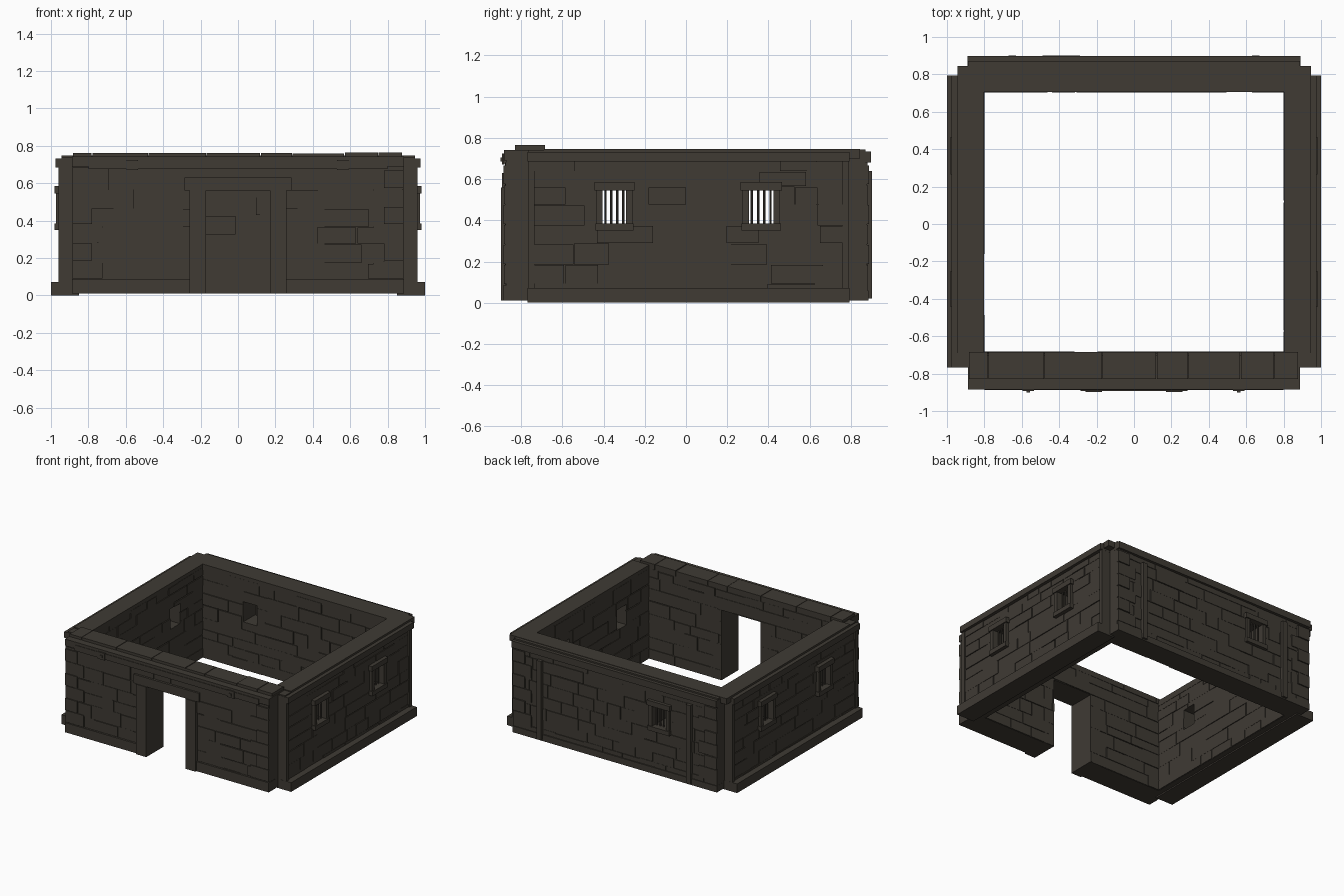
import bpy, bmesh, random
from mathutils import Matrix, Vector

random.seed(4)
cube = bpy.data.objects.get("Cube")
if cube:
    bpy.data.objects.remove(cube)

COLOUR = (0.05, 0.043, 0.034, 1)
stone = bpy.data.materials.new("dark stone")
stone.use_nodes = True
stone.diffuse_color = COLOUR
bsdf = stone.node_tree.nodes["Principled BSDF"]
bsdf.inputs["Base Color"].default_value = COLOUR
bsdf.inputs["Roughness"].default_value = 0.9

# Each wall uses u along the wall and d outwards from the centre
OUT = {"front": (0, -1), "back": (0, 1), "right": (1, 0), "left": (-1, 0)}


def place(side, u, d, z):
    ox, oy = OUT[side]
    return Vector((d * ox, u, z)) if ox else Vector((u, d * oy, z))


def add_box(bm, side, u, d, z):
    a, b = place(side, u[0], d[0], z[0]), place(side, u[1], d[1], z[1])
    size = Vector(abs(q - p) for p, q in zip(a, b))
    bmesh.ops.create_cube(bm, size=1, matrix=Matrix.Translation((a + b) / 2) @ Matrix.Diagonal(size.to_4d()))


def finish(bm, name):
    mesh = bpy.data.meshes.new(name)
    bm.to_mesh(mesh)
    bm.free()
    mesh.materials.append(stone)
    obj = bpy.data.objects.new(name, mesh)
    bpy.context.collection.objects.link(obj)
    return obj


def boxes(name, side, items):
    bm = bmesh.new()
    for u, d, z in items:
        add_box(bm, side, u, d, z)
    return finish(bm, name)


def subtract(rect, holes):
    """Split a (u0, u1, z0, z1) rectangle around the openings."""
    parts = [rect]
    for h0, h1, k0, k1 in holes:
        rest = []
        for u0, u1, z0, z1 in parts:
            if h0 >= u1 or h1 <= u0 or k0 >= z1 or k1 <= z0:
                rest.append((u0, u1, z0, z1))
                continue
            a, b = max(z0, k0), min(z1, k1)
            rest += [(u0, u1, z0, a), (u0, u1, b, z1), (u0, h0, a, b), (h1, u1, a, b)]
        parts = [p for p in rest if p[1] - p[0] > 0.002 and p[3] - p[2] > 0.002]
    return parts


def masonry(name, side, span, face, outward, holes, z0, z1):
    """Irregular courses of thin stones over one wall face."""
    bm = bmesh.new()
    z = z0
    while z < z1 - 0.01:
        top = z + random.uniform(0.07, 0.11)
        if top > z1 - 0.05:
            top = z1
        u = span[0]
        while u < span[1] - 0.01:
            end = u + random.uniform(0.1, 0.28)
            if end > span[1] - 0.07:
                end = span[1]
            gap_u, gap_z = random.choice((0.001, 0.007)), random.choice((0.001, 0.006))
            depth = face + outward * random.uniform(0.003, 0.009)
            for a, b, c, e in subtract((u, end - gap_u, z, top - gap_z), holes):
                add_box(bm, side, (a, b), (face - outward * 0.004, depth), (c, e))
            u = end
        z = top
    return finish(bm, name)


def build_wall(side, span, inner, outer, top, holes, inner_span):
    boxes(side + "_wall_core", side,
          [((a, b), (inner, outer), (c, e)) for a, b, c, e in subtract((*span, 0.01, top), holes)])
    masonry(side + "_outer_stones", side, span, outer, 1, holes, 0.012, 0.69)
    masonry(side + "_inner_stones", side, inner_span, inner, -1, holes, 0.012, 0.72)


def window(side, hole, face, label):
    """Projecting surround with upright bars."""
    u0, u1, z0, z1 = hole
    out = (face - 0.05, face + 0.026)
    boxes(f"{side}_window_frame_{label}", side, [
        ((u0 - 0.03, u0), out, (z0, z1)),
        ((u1, u1 + 0.03), out, (z0, z1)),
        ((u0 - 0.04, u1 + 0.04), (out[0], face + 0.034), (z1, z1 + 0.04)),
        ((u0 - 0.035, u1 + 0.035), (out[0], face + 0.034), (z0 - 0.035, z0))])
    bm = bmesh.new()
    for i in range(4):
        u = u0 + (u1 - u0) * (i + 0.5) / 4
        bmesh.ops.create_cone(bm, cap_ends=True, segments=8, radius1=0.006, radius2=0.006, depth=z1 - z0 + 0.01,
                              matrix=Matrix.Translation(place(side, u, face - 0.015, (z0 + z1) / 2)))
    finish(bm, f"{side}_window_bars_{label}")


def quoins(side, face, end):
    """Alternating long and short corner blocks."""
    items, z, i = [], 0.09, 0
    while z < 0.67:
        top = min(z + 0.097, 0.69)
        width = (0.16, 0.105)[i % 2]
        for s in (-1, 1):
            items.append((sorted((s * end, s * (end - width))), (face - 0.05, face + 0.012 + 0.004 * (i % 2)),
                          (z, top - 0.005)))
        z, i = top, i + 1
    boxes(side + "_quoins", side, items)


# Front wall and doorway
door = (-0.17, 0.17, 0, 0.56)
build_wall("front", (-0.885, 0.885), 0.69, 0.87, 0.725, [door], (-0.81, 0.81))
quoins("front", 0.87, 0.885)
boxes("door_surround", "front", [
    ((-0.26, -0.17), (0.685, 0.898), (0.01, 0.56)),
    ((0.17, 0.26), (0.685, 0.898), (0.01, 0.56)),
    ((-0.285, 0.285), (0.76, 0.892), (0.56, 0.63))])
boxes("front_plinth", "front", [((-0.887, -0.26), (0.8, 0.885), (0.01, 0.085)),
                                ((0.26, 0.887), (0.8, 0.885), (0.01, 0.085))])
boxes("front_beam", "front", [((-0.8, 0.8), (0.8, 0.888), (0.675, 0.72)),
                              ((-0.887, 0.887), (0.7, 0.884), (0.69, 0.742))])

# Coping blocks on the front wall
joints = [-0.885, -0.78, -0.48, -0.17, 0.12, 0.29, 0.57, 0.75, 0.88]
boxes("front_coping", "front", [((a + 0.002, b - 0.002), (0.685, 0.83), (0.72, 0.763 + random.uniform(-0.003, 0.003)))
                                for a, b in zip(joints, joints[1:])])

# Bolt plates on the front beam
boxes("beam_bolts", "front", [item for x in (-0.565, 0.56) for item in (
    ((x - 0.03, x + 0.03), (0.88, 0.893), (0.67, 0.725)),
    ((x - 0.01, x + 0.01), (0.88, 0.9), (0.685, 0.705)))])

# Back wall with one window and two upright ribs
back_window = (-0.45, -0.33, 0.385, 0.545)
build_wall("back", (-0.888, 0.888), 0.712, 0.872, 0.744, [back_window], (-0.81, 0.81))
quoins("back", 0.872, 0.888)
window("back", back_window, 0.868, "middle")
boxes("back_ribs", "back", [((x - 0.02, x + 0.02), (0.84, 0.902), (0.02, 0.64)) for x in (-0.65, 0.65)])
boxes("back_beam", "back", [((-0.89, 0.89), (0.84, 0.898), (0.68, 0.733)),
                            ((-0.885, 0.885), (0.706, 0.845), (0.7, 0.747))])
boxes("back_plinth", "back", [((-0.889, 0.889), (0.8, 0.886), (0.01, 0.06))])

# Matching side walls
side_windows = [(-0.405, -0.29, 0.385, 0.545), (0.305, 0.425, 0.385, 0.545)]
for side in ("right", "left"):
    build_wall(side, (-0.765, 0.79), 0.808, 0.945, 0.74, side_windows, (-0.7, 0.72))
    for label, hole in zip(("front", "back"), side_windows):
        window(side, hole, 0.947, label)
    boxes(side + "_plinth", side, [((-0.768, 0.793), (0.85, 1.0), (0.0, 0.072))])
    boxes(side + "_beam", side, [((-0.768, 0.793), (0.85, 0.975), (0.685, 0.732)),
                                 ((-0.69, 0.845), (0.802, 0.945), (0.7, 0.747))])
    boxes(side + "_end_strips", side, [((-0.767, -0.735), (0.88, 0.96), (0.06, 0.69)),
                                       ((0.76, 0.792), (0.88, 0.96), (0.06, 0.69))])
